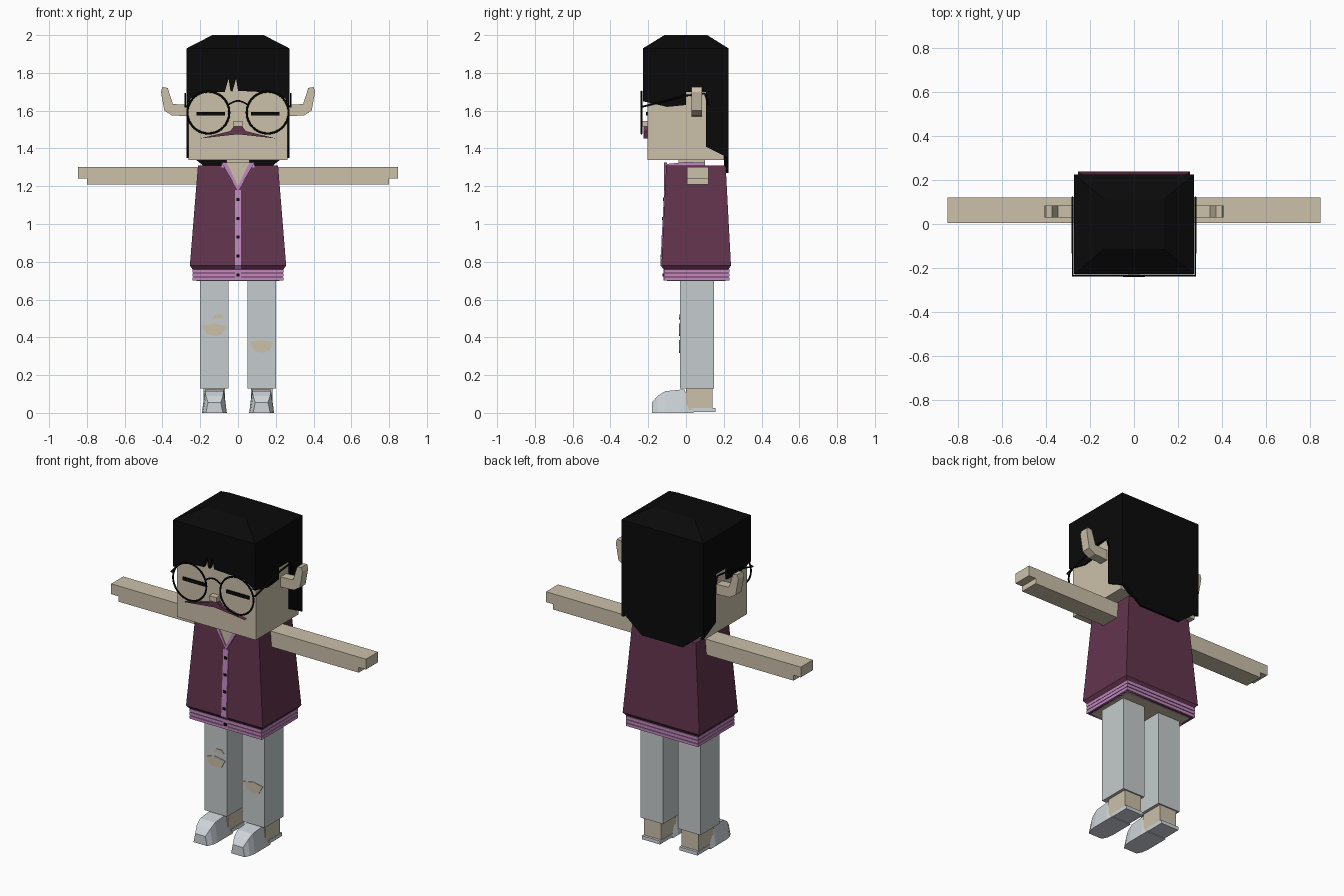
import bpy, bmesh
from math import pi, sin

default_cube = bpy.data.objects.get("Cube")
if default_cube:
    bpy.data.objects.remove(default_cube, do_unlink=True)


def material(name, red, green, blue):
    mat = bpy.data.materials.new(name)
    mat.use_nodes = True
    colour = (red, green, blue, 1)
    mat.diffuse_color = colour
    mat.node_tree.nodes["Principled BSDF"].inputs["Base Color"].default_value = colour
    return mat


skin = material("skin", .6, .53, .4)
black = material("black", .003, .003, .003)
maroon = material("maroon", .125, .035, .075)
pink = material("pink", .54, .25, .53)
denim = material("pale denim", .56, .6, .61)
white = material("shoe white", .62, .66, .7)


def loft(name, rings, mat):
    """Join equal-length rings of points into a closed solid."""
    bm = bmesh.new()
    loops = [[bm.verts.new(point) for point in ring] for ring in rings]
    for lower, upper in zip(loops, loops[1:]):
        for i in range(len(lower)):
            bm.faces.new((lower[i - 1], lower[i], upper[i], upper[i - 1]))
    bm.faces.new(loops[0])
    bm.faces.new(loops[-1])
    bmesh.ops.recalc_face_normals(bm, faces=bm.faces)
    mesh = bpy.data.meshes.new(name)
    bm.to_mesh(mesh)
    bm.free()
    mesh.materials.append(mat)
    obj = bpy.data.objects.new(name, mesh)
    bpy.context.collection.objects.link(obj)


def front_plate(name, outline, near, far, mat):
    """Extrude an outline of (x, z) points from front to back."""
    loft(name, [[(x, y, z) for x, z in outline] for y in (near, far)], mat)


def side_plate(name, outline, left, right, mat):
    """Extrude an outline of (y, z) points from side to side."""
    loft(name, [[(x, y, z) for y, z in outline] for x in (left, right)], mat)


def level(half, front, back, z, centre=0):
    """Horizontal rectangle of a given half width."""
    left, right = centre - half, centre + half
    return [(left, front, z), (right, front, z), (right, back, z), (left, back, z)]


def block(name, centre, half, front, back, bottom, top, mat):
    loft(name, [level(half, front, back, z, centre) for z in (bottom, top)], mat)


def wire(name, points, mat):
    """Thin round wire through the points."""
    curve = bpy.data.curves.new(name, "CURVE")
    curve.dimensions = "3D"
    curve.bevel_depth = .005
    curve.bevel_resolution = 1
    spline = curve.splines.new("POLY")
    spline.points.add(len(points) - 1)
    for target, point in zip(spline.points, points):
        target.co = (*point, 1)
    curve.materials.append(mat)
    obj = bpy.data.objects.new(name, curve)
    bpy.context.collection.objects.link(obj)


# Head
face = -.205
block("head", 0, .262, face, .2, 1.34, 1.9, skin)
block("neck", 0, .06, -.04, .1, 1.28, 1.35, skin)
block("nose", 0, .024, -.24, face, 1.515, 1.545, skin)

# Hair cap with a bevelled crown
wide, fore, rear, hairline = .272, -.228, .225, 1.77
loft("hair_cap", [level(wide, fore, rear, hairline), level(wide, fore, rear, 1.93),
                  level(wide / 2, fore / 2, rear / 2, 2)], black)

# Fringe with two pointed gaps
fringe = [(-wide, hairline), (-wide, 1.65), (-.2, 1.695)]
for gap in (-.05, -.01):
    fringe += [(gap - .02, 1.7), (gap, hairline), (gap + .01, 1.705)]
fringe += [(.2, 1.695), (wide, 1.65), (wide, hairline)]
front_plate("hair_fringe", fringe, fore, face, black)

# Back hair with clipped lower corners
front_plate("hair_back", [(-wide, hairline), (-wide, 1.38), (-wide / 2, 1.27), (wide / 2, 1.27),
                          (wide, 1.38), (wide, hairline)], .2, rear, black)
lock = [(fore, hairline), (fore, 1.65), (-.1, 1.62), (0, 1.63), (0, 1.7), (.105, 1.7),
        (.105, 1.41), (rear, 1.35), (rear, hairline)]

# Shirt flaring down to a tucked hem
shoulder, hem, waist = 1.31, .78, .7
loft("shirt", [level(.235, -.11, rear, waist), level(.24, -.115, rear, hem - .02),
               level(.255, -.13, .238, hem), level(.212, -.105, .21, shoulder)], maroon)
for row in range(3):
    base = waist + row * .021
    block("waistband_stripe", 0, .24, -.117, .23, base, base + .017, pink)
block("torso_underside", 0, .22, -.1, .21, waist - .003, waist, skin)

# Open neck, placket and buttons
neck_top, neck_point = 1.325, 1.18
front_plate("open_neck", [(0, neck_point), (.07, neck_top), (-.07, neck_top)], -.112, -.1, skin)
side_plate("placket", [(-.119, waist), (-.119, hem - .02), (-.136, hem), (-.116, neck_point),
                       (-.1, neck_point), (-.1, waist)], -.017, .017, pink)
for row in range(5):
    height = 1.13 - row * .1
    bulge = -.122 - row * .0045 if height > hem else -.124
    block("button", 0, .009, bulge, -.1, height - .008, height + .008, black)

for side in (-1, 1):
    def mirrored(points):
        return [(side * point[0], *point[1:]) for point in points]

    # Side hair and upturned ear
    side_plate("hair_side", lock, side * .255, side * wide, black)
    front_plate("ear", mirrored([(.255, 1.57), (.35, 1.575), (.39, 1.6), (.408, 1.7), (.4, 1.725),
                                 (.372, 1.72), (.345, 1.635), (.255, 1.63)]), .03, .085, skin)

    # Closed eye and moustache wing
    block("closed_eye", side * .145, .075, face - .008, face, 1.575, 1.594, black)
    front_plate("moustache", mirrored([(0, 1.475), (.2, 1.453), (.04, 1.492), (.02, 1.52), (0, 1.52)]),
                -.225, face, maroon)

    # Round glasses rim and temple
    bpy.ops.mesh.primitive_torus_add(location=(side * .157, -.235, 1.59), rotation=(pi / 2, 0, 0),
                                     major_radius=.111, minor_radius=.0055,
                                     major_segments=32, minor_segments=6)
    rim = bpy.context.object
    rim.name = "glasses_rim"
    rim.data.materials.append(black)
    wire("glasses_temple", mirrored([(.265, -.235, 1.62), (.279, -.235, 1.62), (.279, 0, 1.68),
                                     (.279, .1, 1.69), (.279, .12, 1.63)]), black)

    # Collar trim over the chest and shoulder
    front_plate("collar_trim", mirrored([(0, neck_point - .005), (.088, neck_top), (.06, neck_top),
                                         (0, neck_point + .02)]), -.117, -.1, pink)
    side_plate("collar_side", [(-.11, 1.3), (-.1, 1.318), (0, 1.328), (.1, neck_top), (.1, 1.3)],
               side * .06, side * .088, pink)

    # Arm and thinner hand tip
    block("arm", side * .5, .3, 0.005, .12, 1.208, 1.302, skin)
    block("hand_tip", side * .82, .028, 0.005, .12, 1.24, 1.302, skin)

    # Trouser leg, ankle, shoe and heel
    foot = side * .125
    block("trouser_leg", foot, .075, -.032, .148, .128, .72, denim)
    block("ankle", foot, .057, 0, .14, .015, .14, skin)
    sections = []
    for y, top, half in ((-.18, .055, .045), (-.15, .09, .06), (-.11, .115, .066),
                         (-.01, .125, .066), (.04, .03, .066)):
        sections.append([(foot - half, y, 0), (foot + half, y, 0),
                         (foot + half * .75, y, top), (foot - half * .75, y, top)])
    loft("shoe", sections, white)
    block("shoe_heel", foot, .06, .03, .155, .004, .025, white)

    # Torn knee
    knee = .396 - side * .044
    front_plate("knee_tear", [(foot - .064, knee + .02), (foot - .04, knee - .025), (foot, knee - .034),
                              (foot + .04, knee - .025), (foot + .064, knee + .02), (foot, knee + .033)],
                -.036, -.03, skin)

front_plate("small_tear", [(-.138, .495), (-.07, .502), (-.085, .52), (-.118, .52)], -.036, -.03, skin)
bridge = [step / 80 - .05 for step in range(9)]
wire("glasses_bridge", [(x, -.235, 1.632 + .02 * sin((x + .05) * pi * 10)) for x in bridge], black)
